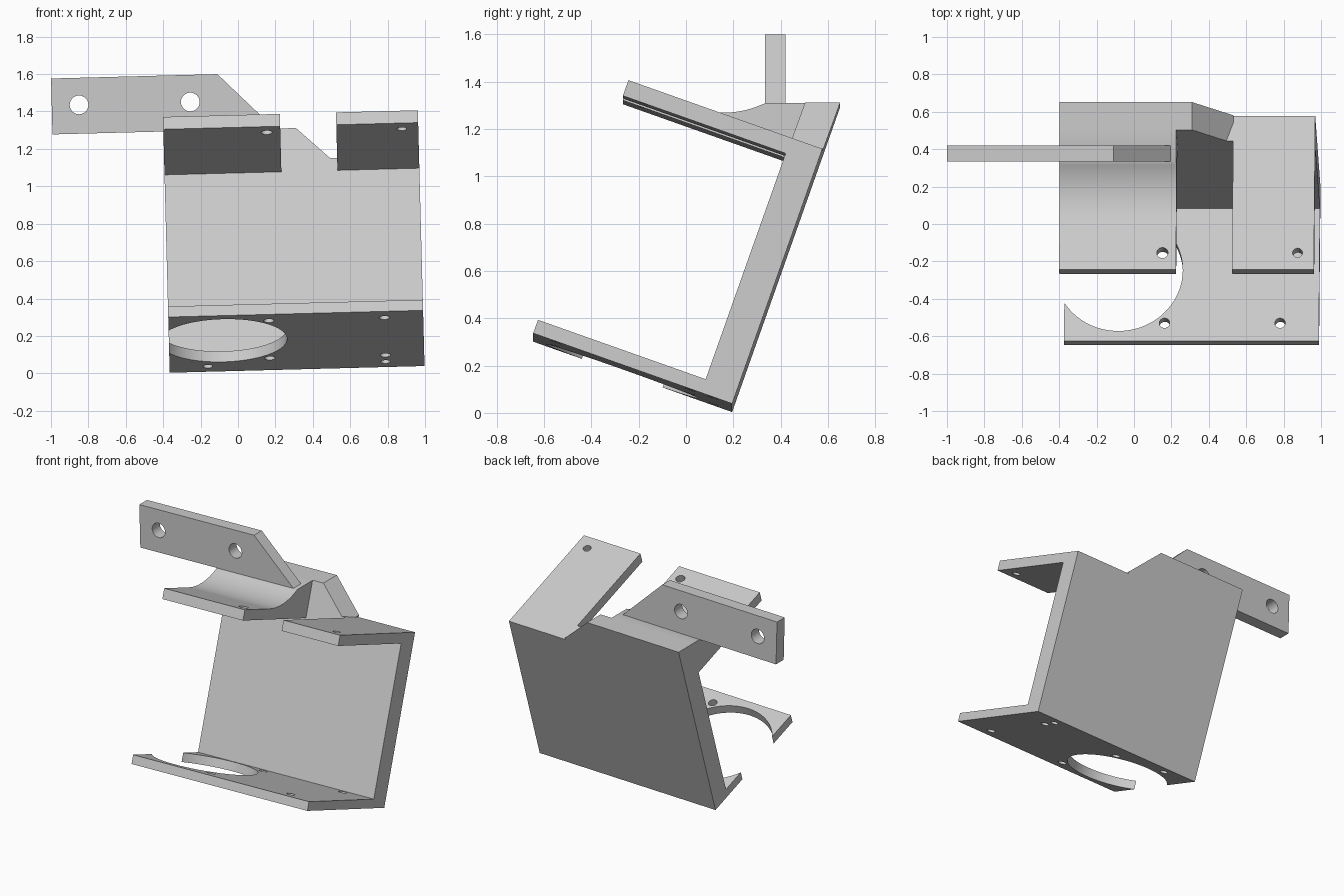
import bpy, bmesh
from math import sin, cos, radians, atan2
from mathutils import Matrix, Vector

if "Cube" in bpy.data.objects:
    bpy.data.objects.remove(bpy.data.objects["Cube"])

TILT, ROLL = radians(19.5), radians(-1.5)
ORIGIN_Y, ORIGIN_Z = 0.195, 0.013
LEFT, RIGHT = -0.365, 0.998        # ends of the bracket
EAR_IN, EAR_OUT = 0.26, 0.56       # gap between the two upper plates
HEIGHT, WALL, FLOOR, EAR = 1.143, 0.14, 0.06, 0.07
TOP = 1.303                        # level top of the raised wall

grey = bpy.data.materials.new("light_grey")
grey.use_nodes = True
colour = (0.6, 0.6, 0.6, 1)
grey.diffuse_color = colour
grey.node_tree.nodes["Principled BSDF"].inputs["Base Color"].default_value = colour


def tilted(u, v):
    """Point in the tilted profile: u along the floor plate, v up the wall."""
    return (ORIGIN_Y + u * cos(TILT) + v * sin(TILT),
            ORIGIN_Z - u * sin(TILT) + v * cos(TILT))


def at_top(u):
    """Point at depth u in the wall on the level top."""
    v = (TOP - ORIGIN_Z + u * sin(TILT)) / cos(TILT)
    return tilted(u, v)


def finish(bm, name):
    bmesh.ops.recalc_face_normals(bm, faces=bm.faces)
    mesh = bpy.data.meshes.new(name)
    bm.to_mesh(mesh)
    bm.free()
    mesh.materials.append(grey)
    obj = bpy.data.objects.new(name, mesh)
    bpy.context.collection.objects.link(obj)
    return obj


def prism(points, start, end, axis="x"):
    """Extrude a 2D outline along x (yz outline) or y (xz outline)."""
    bm = bmesh.new()
    place = (lambda a, b: (start, a, b)) if axis == "x" else (lambda a, b: (a, start, b))
    face = bm.faces.new([bm.verts.new(place(*p)) for p in points])
    out = bmesh.ops.extrude_face_region(bm, geom=[face])
    shift = Vector((end - start, 0, 0) if axis == "x" else (0, end - start, 0))
    bmesh.ops.translate(bm, vec=shift,
                        verts=[g for g in out["geom"] if isinstance(g, bmesh.types.BMVert)])
    return bm


def cylinder(centre, radius, depth, angle, segments=40):
    bm = bmesh.new()
    bmesh.ops.create_cone(bm, cap_ends=True, segments=segments, radius1=radius,
                          radius2=radius, depth=depth,
                          matrix=Matrix.Translation(centre) @ Matrix.Rotation(angle, 4, "X"))
    return finish(bm, "hole_cutter")


def combine(obj, other, operation):
    other.hide_render = True
    mod = obj.modifiers.new(operation.lower(), "BOOLEAN")
    mod.operation, mod.object, mod.solver = operation, other, "EXACT"
    bpy.context.view_layer.objects.active = obj
    bpy.ops.object.modifier_apply(modifier=mod.name)
    bpy.data.objects.remove(other)


def drill(obj, x, u, v, radius, depth=0.2, segments=40):
    combine(obj, cylinder((x, *tilted(u, v)), radius, depth, -TILT, segments), "DIFFERENCE")


# C-shaped bracket: floor plate, back wall and upper plate
c_shape = [(0, 0), (0, HEIGHT), (-0.87, HEIGHT), (-0.87, HEIGHT - EAR),
           (-WALL, HEIGHT - EAR), (-WALL, FLOOR), (-0.892, FLOOR), (-0.892, 0)]
bracket = finish(prism([tilted(*p) for p in c_shape], LEFT, RIGHT), "bracket")

# Gap that splits the upper plate into two ears
gap = [(-WALL, HEIGHT - 0.2), (-WALL, HEIGHT + 0.1), (-1, HEIGHT + 0.1), (-1, HEIGHT - 0.2)]
combine(bracket, finish(prism([tilted(*p) for p in gap], EAR_IN, EAR_OUT), "gap_cutter"),
        "DIFFERENCE")

# Raised part of the wall, sloping down towards the left ear
bm = prism([tilted(0, HEIGHT - 0.05), at_top(0), at_top(-WALL), tilted(-WALL, HEIGHT - 0.05)],
           LEFT, EAR_OUT)
cut = bmesh.ops.bisect_plane(bm, geom=bm.verts[:] + bm.edges[:] + bm.faces[:],
                             plane_co=(0.344, 0, TOP), plane_no=(0.197, 0, 0.213),
                             clear_outer=True)
bmesh.ops.holes_fill(bm, edges=[e for e in bm.edges if e.is_boundary])
combine(bracket, finish(bm, "raised_wall"), "UNION")

# Solid web with a hollow curve rising from the ear to the tab
R = 0.4
cy, cz = tilted(-0.585, HEIGHT + R)
tab_front = 0.335
end = atan2(tab_front - cy, cz - TOP)
curve = []
for i in range(17):
    a = -TILT + (end + TILT) * i / 16
    curve.append((cy + R * sin(a), cz - R * cos(a)))
curve[-1] = (tab_front, TOP)
web = curve + [at_top(-0.07), tilted(-0.07, HEIGHT - 0.03), tilted(-0.585, HEIGHT - 0.03)]
combine(bracket, finish(prism(web, LEFT, EAR_IN), "web"), "UNION")

# Large round opening and screw holes in the floor plate
drill(bracket, -0.075, -0.493, FLOOR / 2, 0.342, 0.1, 96)
for x in (0.172, 0.79):
    for u in (-0.79, -0.19):
        drill(bracket, x, u, FLOOR / 2, 0.028, 0.1)

# Blind holes into the foot of the wall
for x in (-0.16, 0.79):
    drill(bracket, x, -0.085, 0, 0.026, 0.24)

# Screw holes in the ears
for x, r in ((0.187, 0.03), (0.91, 0.026)):
    drill(bracket, x, -0.775, HEIGHT - EAR / 2, r)

# Upright mounting tab with two holes
tab_outline = [(-0.958, TOP), (0.229, TOP), (-0.068, 1.602), (-0.958, 1.602)]
tab = finish(prism(tab_outline, tab_front, 0.42, "y"), "mounting_tab")
for x in (-0.812, -0.217):
    combine(tab, cylinder((x, 0.38, 1.457), 0.05, 0.3, radians(90)), "DIFFERENCE")

# Slight sideways roll of the whole model, then shading
for obj in (bracket, tab):
    obj.data.transform(Matrix.Rotation(ROLL, 4, "Y"))
    bpy.ops.object.select_all(action="DESELECT")
    obj.select_set(True)
    bpy.context.view_layer.objects.active = obj
    bpy.ops.object.shade_smooth_by_angle(angle=radians(25))
